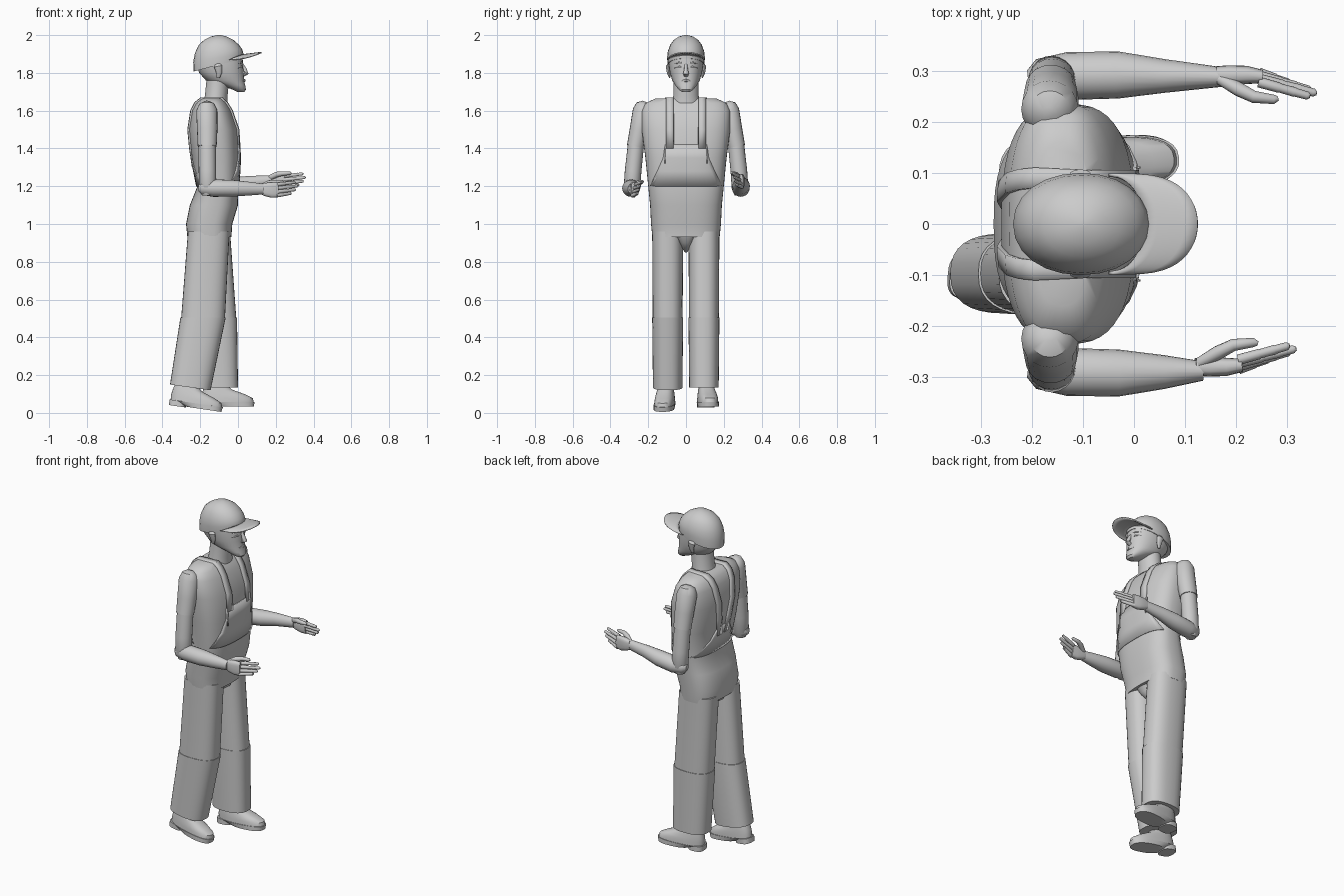
import bpy, bmesh, math
from mathutils import Vector, Matrix

old = bpy.data.objects.get("Cube")
if old:
    bpy.data.objects.remove(old, do_unlink=True)

GREY = (0.6, 0.6, 0.6, 1)
mat = bpy.data.materials.new("light grey")
mat.use_nodes = True
mat.diffuse_color = GREY
mat.node_tree.nodes["Principled BSDF"].inputs["Base Color"].default_value = GREY


def finish(name, bm, angle=40):
    bmesh.ops.recalc_face_normals(bm, faces=bm.faces)
    mesh = bpy.data.meshes.new(name)
    bm.to_mesh(mesh)
    bm.free()
    ob = bpy.data.objects.new(name, mesh)
    bpy.context.collection.objects.link(ob)
    mesh.materials.append(mat)
    bpy.ops.object.select_all(action='DESELECT')
    ob.select_set(True)
    bpy.context.view_layer.objects.active = ob
    bpy.ops.object.shade_smooth_by_angle(angle=math.radians(angle))
    return ob


def loft(name, rings, power=2, n=24, angle=40):
    """Skin closed rings, each given as centre, half axis u, half axis v."""
    bm = bmesh.new()
    loops = []
    for c, u, v in rings:
        loop = []
        for i in range(n):
            a = math.tau * i / n
            co, si = math.cos(a), math.sin(a)
            p = math.copysign(abs(co) ** (2 / power), co)
            q = math.copysign(abs(si) ** (2 / power), si)
            loop.append(bm.verts.new(Vector(c) + u * p + v * q))
        loops.append(loop)
    for lo, hi in zip(loops, loops[1:]):
        for i in range(n):
            j = (i + 1) % n
            bm.faces.new((lo[i], lo[j], hi[j], hi[i]))
    bm.faces.new(loops[0])
    bm.faces.new(loops[-1])
    return finish(name, bm, angle)


def stack(name, levels, y=0, power=2.5, n=32):
    """Horizontal rings: height, back x, front x, half width, forward tilt."""
    rings = []
    for z, back, front, half, *tilt in levels:
        r = (front - back) / 2
        rise = tilt[0] if tilt else 0
        rings.append(((back + r, y, z), Vector((r, 0, rise)), Vector((0, half, 0))))
    return loft(name, rings, power, n)


def limb(name, points, radii, side=(0, 1, 0), power=2, n=20):
    """Rings square to a path; radii are pairs along side and across it."""
    pts = [Vector(p) for p in points]
    rings = []
    for i, (p, (a, b)) in enumerate(zip(pts, radii)):
        t = (pts[min(i + 1, len(pts) - 1)] - pts[max(i - 1, 0)]).normalized()
        s = Vector(side)
        s = (s - t * s.dot(t)).normalized()
        rings.append((p, s * a, t.cross(s) * b))
    return loft(name, rings, power, n)


def sheet(name, rows, thick=0.009):
    bm = bmesh.new()
    grid = [[bm.verts.new(p) for p in row] for row in rows]
    for r, s in zip(grid, grid[1:]):
        for i in range(len(r) - 1):
            bm.faces.new((r[i], r[i + 1], s[i + 1], s[i]))
    ob = finish(name, bm)
    mod = ob.modifiers.new("thickness", 'SOLIDIFY')
    mod.thickness = thick
    mod.offset = 0
    return ob


# Torso and hips
TORSO = [(.93, -.268, -.035, .178), (1, -.275, -.03, .185), (1.1, -.255, 0, .19),
         (1.2, -.215, .002, .2), (1.35, -.245, .01, .215), (1.5, -.26, 0, .235),
         (1.6, -.245, -.035, .235), (1.64, -.225, -.06, .215), (1.665, -.195, -.085, .16)]
stack("torso", TORSO, power=2.7, n=48)
stack("crotch", [(.85, -.17, -.13, .005), (.9, -.24, -.06, .045), (.95, -.26, -.04, .09)])


def skin(y, z, front=True):
    """Point on the torso surface."""
    for a, b in zip(TORSO, TORSO[1:]):
        if z <= b[0]:
            break
    f = (z - a[0]) / (b[0] - a[0])
    back, fore, half = (a[k] + (b[k] - a[k]) * f for k in (1, 2, 3))
    r = (fore - back) / 2
    reach = r * max(0, 1 - abs(y / half) ** 2.7) ** (1 / 2.7)
    return Vector((back + r + (reach + .002 if front else -reach - .002), y, z))


# Overalls: bib, back panel, straps and pocket edges
def panel(name, zs, widths, front):
    sheet(name, [[skin(w * k / 8, z, front) for k in range(-8, 9)]
                 for z, w in zip(zs, widths)])


panel("bib", (1.2, 1.28, 1.35, 1.42), (.19, .15, .12, .11), True)
panel("back_panel", (1.2, 1.28, 1.35), (.19, .1, .05), False)
for side, label in ((1, "left"), (-1, "right")):
    fronts = [(z, .085, True) for z in (1.4, 1.5, 1.55, 1.6, 1.64, 1.662)]
    backs = [(z, .03 + .06 * (z - 1.3) / .36, False) for z in (1.662, 1.64, 1.6, 1.5, 1.4, 1.3)]
    sheet(label + "_strap", [[skin(side * (y + d), z, f) for d in (-.02, 0, .02)]
                             for z, y, f in fronts + backs], .014)
    sheet(label + "_pocket_edge", [[skin(side * y, z) + Vector((.006, 0, 0)) for y in (.108, .112)]
                                   for z in (1.32, 1.4)])

# Trouser legs with a stepped knee
LEGS = {"right": (-.097, (-.265, -.045), (-.305, -.065), (-.36, -.145), -.015),
        "left": (.095, (-.265, -.042), (-.24, -.005), (-.215, 0), 0)}
for label, (y, hip, knee, hem, tilt) in LEGS.items():
    stack(label + "_thigh", [(.96, *hip, .082), (.5, knee[0] + .004, knee[1] - .004, .079)], y)
    stack(label + "_shin", [(.505, *knee, .082), (.135, *hem, .078, tilt)], y)

# Shoes, built from the heel forward then placed
SHOES = {"right": ((-.365, -.1, .042), 8.5, -5), "left": ((-.195, .1, .028), 0, 6)}
for label, (spot, pitch, yaw) in SHOES.items():
    place = (Matrix.Translation(spot) @ Matrix.Rotation(math.radians(yaw), 4, 'Z')
             @ Matrix.Rotation(math.radians(pitch), 4, 'Y'))
    parts = [stack(label + "_heel", [(0, 0, .09, .045), (.03, 0, .09, .045)], power=3),
             stack(label + "_sole", [(.005, .08, .28, .054), (.03, 0, .285, .056)]),
             stack(label + "_shoe", [(.03, .004, .28, .053), (.05, .003, .275, .052),
                                     (.07, .005, .235, .049), (.095, .01, .165, .043),
                                     (.13, .02, .125, .036)])]
    for ob in parts:
        ob.matrix_world = place

# Arms and hands; the left forearm is lifted a little
for side, label in ((1, "left"), (-1, "right")):
    lift, reach = (.045, .04) if side > 0 else (0, 0)
    P = lambda x, y, z: (x, side * y, z)
    limb(label + "_sleeve", [P(-.165, .215, 1.647), P(-.165, .22, 1.635), P(-.165, .225, 1.6),
                             P(-.163, .248, 1.5), P(-.163, .267, 1.41)],
         [(.015, .015), (.042, .04), (.057, .056), (.05, .054), (.046, .05)])
    limb(label + "_upper_arm", [P(-.163, .265, 1.42), P(-.162, .28, 1.28), P(-.16, .286, 1.19),
                                P(-.16, .286, 1.15)],
         [(.043, .046), (.044, .046), (.044, .046), (.028, .03)])
    limb(label + "_forearm", [P(-.208, .286, 1.19), P(-.19, .288, 1.19), P(-.13, .29, 1.19),
                              P(-.03, .292, 1.189 + lift * .3), P(.06, .29, 1.187 + lift * .7),
                              P(.135 + reach, .288, 1.185 + lift)],
         [(.015, .018), (.035, .036), (.047, .046), (.046, .044), (.033, .036), (.019, .028)])
    H = lambda x, y, z: P(x + reach, y + side * .006, z + lift)
    limb(label + "_palm", [H(.12, .286, 1.185), H(.145, .286, 1.183), H(.18, .286, 1.18),
                           H(.212, .283, 1.18)],
         [(.017, .026), (.019, .035), (.018, .041), (.013, .039)], power=3)
    for i, (finger, size) in enumerate(zip(("index", "middle", "ring", "little"),
                                           (.1, .113, .102, .078))):
        z = 1.209 - .0195 * i
        y = .272 + .006 * i
        limb(label + "_" + finger + "_finger",
             [H(.205 + size * t, y - .028 * t, z + .012 * t) for t in (0, .4, .42, .7, .72, .95, 1)],
             [(r, r) for r in (.0105, .01, .009, .0095, .0085, .008, .004)], n=10)
    limb(label + "_thumb", [H(.13, .278, 1.2), H(.165, .258, 1.217), H(.195, .243, 1.222),
                            H(.235, .238, 1.224), H(.243, .24, 1.224)],
         [(.012, .014), (.014, .015), (.012, .012), (.009, .009), (.004, .004)], n=12)

# Head, neck and face
stack("neck", [(1.64, -.185, -.055, .075), (1.68, -.175, -.055, .067), (1.78, -.165, -.045, .066)],
      power=2)
stack("head", [(1.7, -.005, .034, .022), (1.712, -.03, .042, .04), (1.735, -.09, .038, .057),
               (1.76, -.17, .032, .073), (1.8, -.205, .03, .085), (1.85, -.228, .027, .092),
               (1.9, -.225, .022, .092)], power=2.2)
limb("nose", [(.018, 0, 1.85), (.035, 0, 1.82), (.045, 0, 1.797), (.025, 0, 1.785)],
     [(.007, .008), (.01, .011), (.015, .012), (.012, .008)], n=10)
limb("lips", [(.026, -.026, 1.757), (.034, 0, 1.76), (.026, .026, 1.757)],
     [(.003, .003), (.008, .007), (.003, .003)], side=(0, 0, 1), n=8)
for side, label in ((1, "left"), (-1, "right")):
    for part, z, r in (("brow", 1.852, .006), ("eye", 1.83, .007)):
        limb(label + "_" + part, [(.022, side * .016, z), (.018, side * .036, z + .002),
                                  (-.002, side * .06, z - .003)],
             [(r * .6, r * .6), (r, r), (r * .5, r * .5)], side=(0, 0, 1), n=8)
    limb(label + "_ear", [(-.105, side * .086, 1.775), (-.1, side * .092, 1.8),
                          (-.105, side * .097, 1.835), (-.11, side * .09, 1.85)],
         [(.004, .009), (.009, .015), (.01, .022), (.005, .014)], n=12)

# Cap with arched peak
stack("cap", [(1.842, -.236, .028, .097, .035), (1.88, -.237, .029, .1, .022),
              (1.915, -.228, .022, .096, .01), (1.95, -.207, .004, .083),
              (1.975, -.178, -.025, .064), (1.992, -.145, -.06, .038), (2, -.11, -.09, .008)],
      power=2.1, n=24)
rows = []
for i in range(25):
    a = math.pi * (i / 24 - .5)
    c, s = max(0, math.cos(a)), math.sin(a)
    inner = Vector((-.05 + .07 * c, .096 * s, 1.868 + .027 * c))
    outer = Vector((-.03 + .155 * c ** .6, .096 * s, 1.868 + .04 * c))
    rows.append([inner.lerp(outer, t / 4) for t in range(5)])
sheet("cap_peak", rows, .007)
